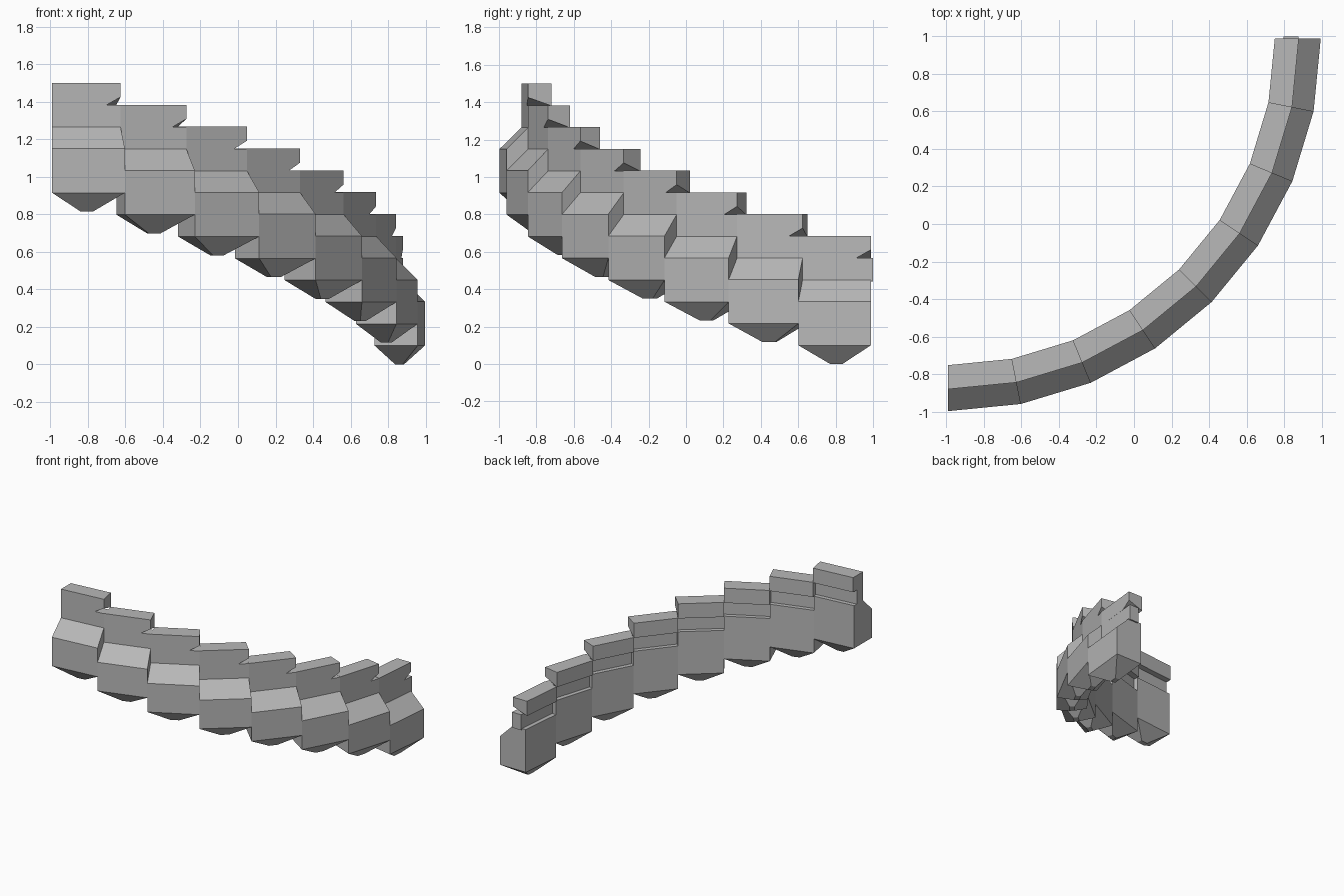
import bpy, bmesh
from math import sin, cos, pi
from mathutils import Vector

if "Cube" in bpy.data.objects:
    bpy.data.objects.remove(bpy.data.objects["Cube"])

stone = bpy.data.materials.new("grey stone")
stone.use_nodes = True
grey = (0.48, 0.48, 0.48, 1)
stone.diffuse_color = grey
stone.node_tree.nodes["Principled BSDF"].inputs["Base Color"].default_value = grey

SEGMENTS = 8
DROP = 0.1164
CENTRE = Vector((-0.99, 0.988, 0))
OUTER, MIDDLE, INNER = 1.985, 1.868, 1.752


def place(angle, radius, z):
    return CENTRE + Vector((radius * sin(angle), -radius * cos(angle), z))


def loft(name, rings, keel=0):
    """Join matching rings of points into a closed solid; keel lowers a point from the base."""
    bm = bmesh.new()
    loops = [[bm.verts.new(p) for p in ring] for ring in rings]
    count = len(loops[0])
    for a, b in zip(loops, loops[1:]):
        for k in range(count):
            n = (k + 1) % count
            face = bm.faces.new((a[k], a[n], b[n], b[k]))
    bm.faces.new(loops[0])
    bm.faces.new(loops[-1])
    if keel:
        # the last side face is the base: taper it down to a small flat tip
        tip = bmesh.ops.extrude_discrete_faces(bm, faces=[face])["faces"][0]
        middle = tip.calc_center_median()
        for v in tip.verts:
            v.co = middle + (v.co - middle) * 0.17 - Vector((0, 0, keel))
    bmesh.ops.recalc_face_normals(bm, faces=bm.faces)
    mesh = bpy.data.meshes.new(name)
    bm.to_mesh(mesh)
    bm.free()
    mesh.materials.append(stone)
    bpy.context.collection.objects.link(bpy.data.objects.new(name, mesh))


def ring(angle, base, section):
    return [place(angle, r, base + z) for r, z in section]


# Cross-sections as radius and height
body = [(OUTER, 0.1), (OUTER, 0.335), (MIDDLE, 0.45), (INNER, 0.45), (INNER, 0.1)]
neck = [(MIDDLE, 0.44), (MIDDLE, 0.567), (INNER + 0.035, 0.567), (INNER + 0.035, 0.44)]
rail = [(MIDDLE, 0.565), (MIDDLE, 0.685), (INNER - 0.012, 0.685), (INNER - 0.012, 0.565)]

for i in range(SEGMENTS):
    start, end = (pi / 2 * (i + k) / SEGMENTS for k in (0, 1))
    base = DROP * (SEGMENTS - 1 - i)

    # Wall block with a chamfered shoulder and pointed underside
    loft(f"wall_block_{i + 1}", [ring(a, base, body) for a in (start, end)], keel=0.1)

    # Thinner course under the rail, with a small lip at the lowest end
    lip = 0.0065 if i == SEGMENTS - 1 else 0
    loft(f"neck_course_{i + 1}", [ring(a, base, neck) for a in (start, end + lip)])

    # Rail block, undercut at its downhill end
    first, last = ring(start, base, rail), ring(end, base, rail)
    notch = [p.lerp(q, 0.78) for p, q in zip(first, last)]
    last[0].z += 0.045
    loft(f"rail_block_{i + 1}", [first, notch, last])
